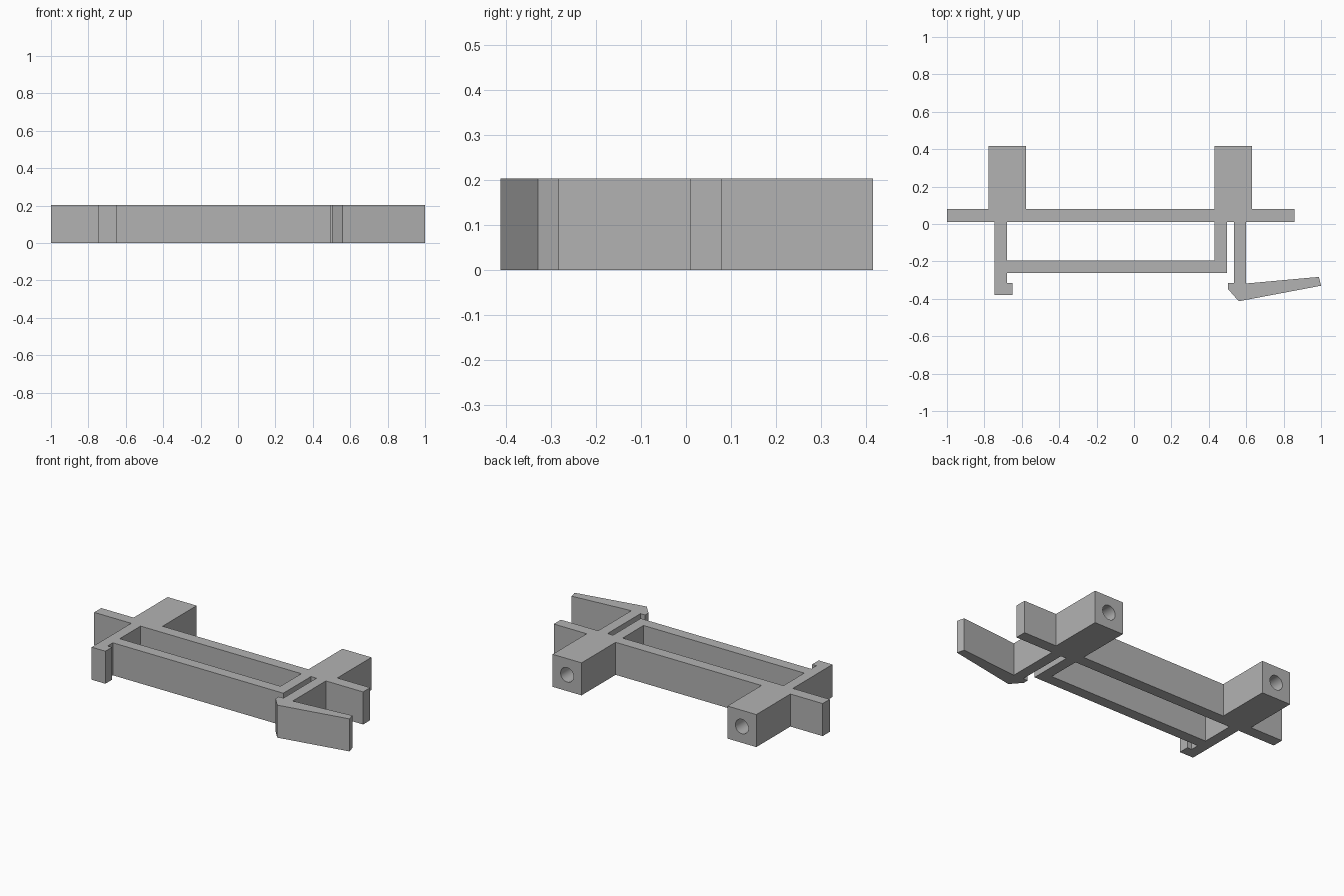
import bpy
import bmesh
from mathutils import Matrix, Vector

cube = bpy.data.objects.get("Cube")
if cube:
    bpy.data.objects.remove(cube, do_unlink=True)

HEIGHT = 0.203
BAR_FRONT, BAR_BACK, POST_BACK = 0.01, 0.08, 0.416
POSTS = [(-0.777, -0.577), (0.43, 0.63)]

grey = bpy.data.materials.new("plain grey")
grey.use_nodes = True
colour = (0.45, 0.45, 0.45, 1)
grey.diffuse_color = colour
grey.node_tree.nodes["Principled BSDF"].inputs["Base Color"].default_value = colour


def add_object(name, bm):
    bmesh.ops.recalc_face_normals(bm, faces=bm.faces)
    mesh = bpy.data.meshes.new(name)
    bm.to_mesh(mesh)
    bm.free()
    mesh.materials.append(grey)
    obj = bpy.data.objects.new(name, mesh)
    bpy.context.collection.objects.link(obj)
    return obj


def prism(name, outline, z0, z1):
    bm = bmesh.new()
    face = bm.faces.new([bm.verts.new((x, y, z0)) for x, y in outline])
    top = bmesh.ops.extrude_face_region(bm, geom=[face])["geom"]
    verts = [v for v in top if isinstance(v, bmesh.types.BMVert)]
    bmesh.ops.translate(bm, verts=verts, vec=Vector((0, 0, z1 - z0)))
    return add_object(name, bm)


def rod(name, x, y0, y1, radius):
    bm = bmesh.new()
    place = Matrix.Translation((x, (y0 + y1) / 2, HEIGHT / 2)) @ Matrix.Rotation(1.5707963, 4, "X")
    bmesh.ops.create_cone(bm, cap_ends=True, segments=32, radius1=radius,
                          radius2=radius, depth=y1 - y0, matrix=place)
    return add_object(name, bm)


def cut(target, cutter):
    cutter.hide_render = True
    mod = target.modifiers.new("cut", "BOOLEAN")
    mod.operation = "DIFFERENCE"
    mod.solver = "EXACT"
    mod.object = cutter
    bpy.context.view_layer.objects.active = target
    bpy.ops.object.modifier_apply(modifier=mod.name)
    bpy.data.objects.remove(cutter, do_unlink=True)


# Small hook on the end of the right leg
right_hook = [(-0.745, BAR_FRONT), (-0.745, -0.38), (-0.65, -0.38),
              (-0.65, -0.315), (-0.68, -0.315), (-0.68, -0.263)]
# Front rail end and the slot beside the springy leg
slot = [(0.497, -0.263), (0.497, BAR_FRONT), (0.535, BAR_FRONT), (0.535, -0.315)]
# Wedge catch and slanted release lever
lever = [(0.503, -0.315), (0.503, -0.348), (0.56, -0.413), (1, -0.33),
         (0.988, -0.283), (0.6, -0.318), (0.6, BAR_FRONT)]
# Cross bar with two mounting posts at the back
back = [(0.857, BAR_FRONT), (0.857, BAR_BACK)]
for x0, x1 in reversed(POSTS):
    back += [(x1, BAR_BACK), (x1, POST_BACK), (x0, POST_BACK), (x0, BAR_BACK)]
back += [(-1, BAR_BACK), (-1, BAR_FRONT)]

frame = prism("clip_frame", right_hook + slot + lever + back, 0, HEIGHT)

# Long opening between the cross bar and the front rail
window = [(-0.68, -0.195), (0.43, -0.195), (0.43, BAR_FRONT), (-0.68, BAR_FRONT)]
cut(frame, prism("window_cutter", window, -0.1, HEIGHT + 0.1))

# Screw holes in the post ends
for x0, x1 in POSTS:
    cut(frame, rod("screw_hole_cutter", (x0 + x1) / 2, 0.1, POST_BACK + 0.1, 0.045))

bpy.ops.object.select_all(action="DESELECT")
frame.select_set(True)
bpy.context.view_layer.objects.active = frame
bpy.ops.object.shade_smooth_by_angle()
